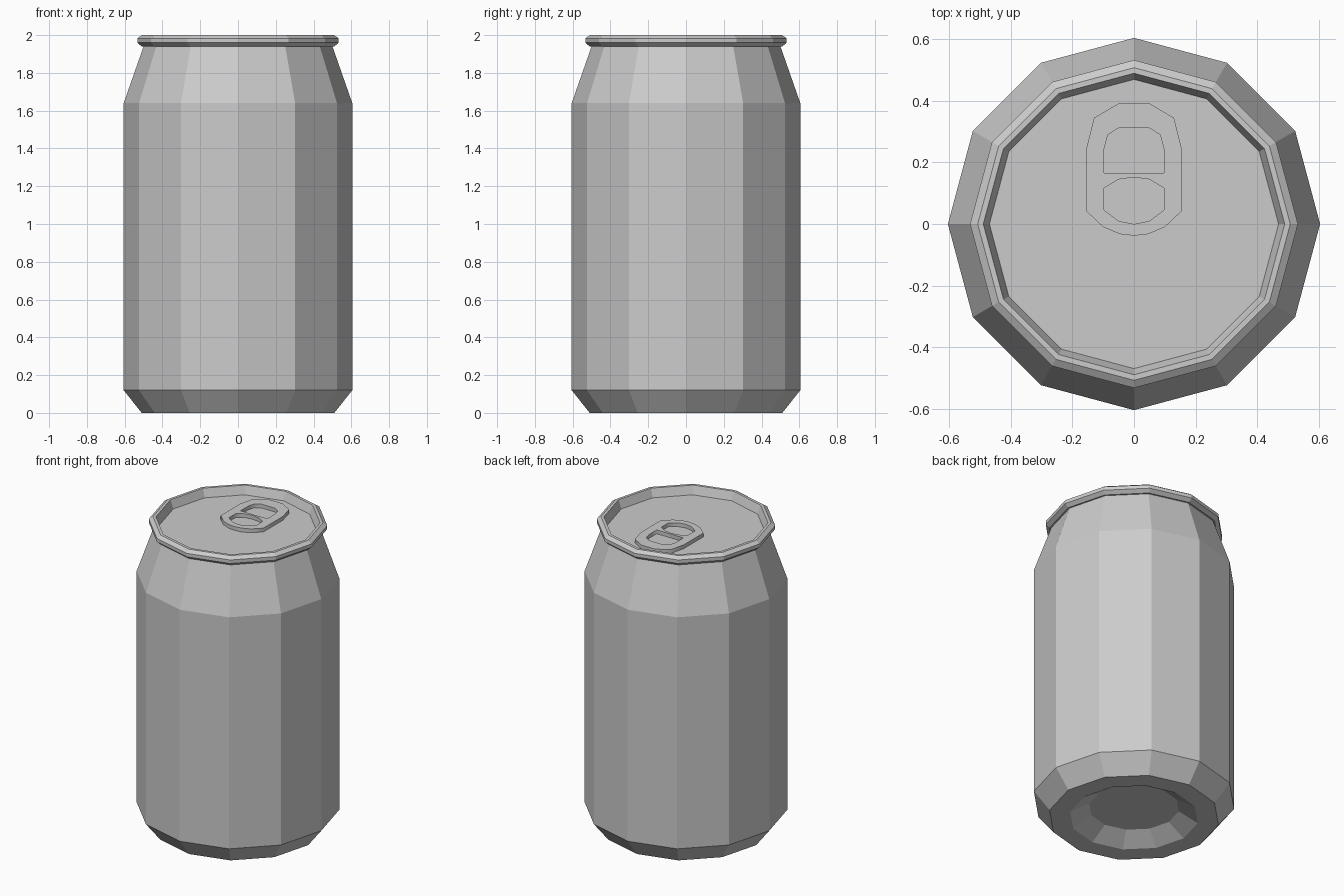
import bpy, bmesh
from math import cos, sin, pi

if "Cube" in bpy.data.objects:
    bpy.data.objects.remove(bpy.data.objects["Cube"])

SIDES = 12


def lathe(name, profile, cap_start=False, cap_end=False):
    """Revolve an (r, z) profile into a flat-faced 12-sided shell."""
    bm = bmesh.new()
    rings = [[bm.verts.new((r * cos(2 * pi * i / SIDES), r * sin(2 * pi * i / SIDES), z))
              for i in range(SIDES)] for r, z in profile]
    for a, b in zip(rings, rings[1:]):
        for i in range(SIDES):
            j = (i + 1) % SIDES
            bm.faces.new((a[i], a[j], b[j], b[i]))
    if cap_start:
        bm.faces.new(rings[0][::-1])
    if cap_end:
        bm.faces.new(rings[-1])
    mesh = bpy.data.meshes.new(name)
    bm.to_mesh(mesh)
    bm.free()
    obj = bpy.data.objects.new(name, mesh)
    bpy.context.collection.objects.link(obj)
    return obj


def mirrored(half):
    """Close a right-hand half outline by mirroring it across x = 0."""
    return half + [(-x, y) for x, y in reversed(half) if x > 0]


def plate(name, outlines, z0, z1):
    """Flat plate; outlines after the first are holes."""
    curve = bpy.data.curves.new(name, 'CURVE')
    curve.dimensions = '2D'
    curve.fill_mode = 'BOTH'
    curve.extrude = (z1 - z0) / 2
    for pts in outlines:
        s = curve.splines.new('POLY')
        s.points.add(len(pts) - 1)
        for p, (x, y) in zip(s.points, pts):
            p.co = (x, y, 0, 1)
        s.use_cyclic_u = True
    obj = bpy.data.objects.new(name, curve)
    obj.location.z = (z0 + z1) / 2
    bpy.context.collection.objects.link(obj)
    bpy.ops.object.select_all(action='DESELECT')
    bpy.context.view_layer.objects.active = obj
    obj.select_set(True)
    bpy.ops.object.convert(target='MESH')
    return bpy.context.object


# Can: recessed base, side wall, neck, rolled rim and sunken lid
lathe("can_body", [
    (0.27, 0.07), (0.385, 0.0), (0.51, 0.0), (0.605, 0.12), (0.605, 1.64),
    (0.50, 1.94), (0.51, 1.94), (0.533, 1.96), (0.533, 1.983), (0.508, 2.0),
    (0.49, 2.0), (0.47, 1.945)], cap_start=True, cap_end=True)

# Pull tab with a finger hole and a rivet hole
outer = mirrored([(0, -0.038), (0.045, -0.033), (0.1, -0.01), (0.155, 0.042),
                  (0.155, 0.245), (0.13, 0.345), (0.05, 0.392)])
finger_hole = mirrored([(0.097, 0.165), (0.097, 0.245), (0.085, 0.29), (0.05, 0.312)])
rivet_hole = mirrored([(0, 0.0), (0.05, 0.01), (0.097, 0.045), (0.097, 0.117),
                       (0.05, 0.145), (0, 0.152)])
plate("pull_tab", [outer, finger_hole, rivet_hole], 1.945, 1.97)
